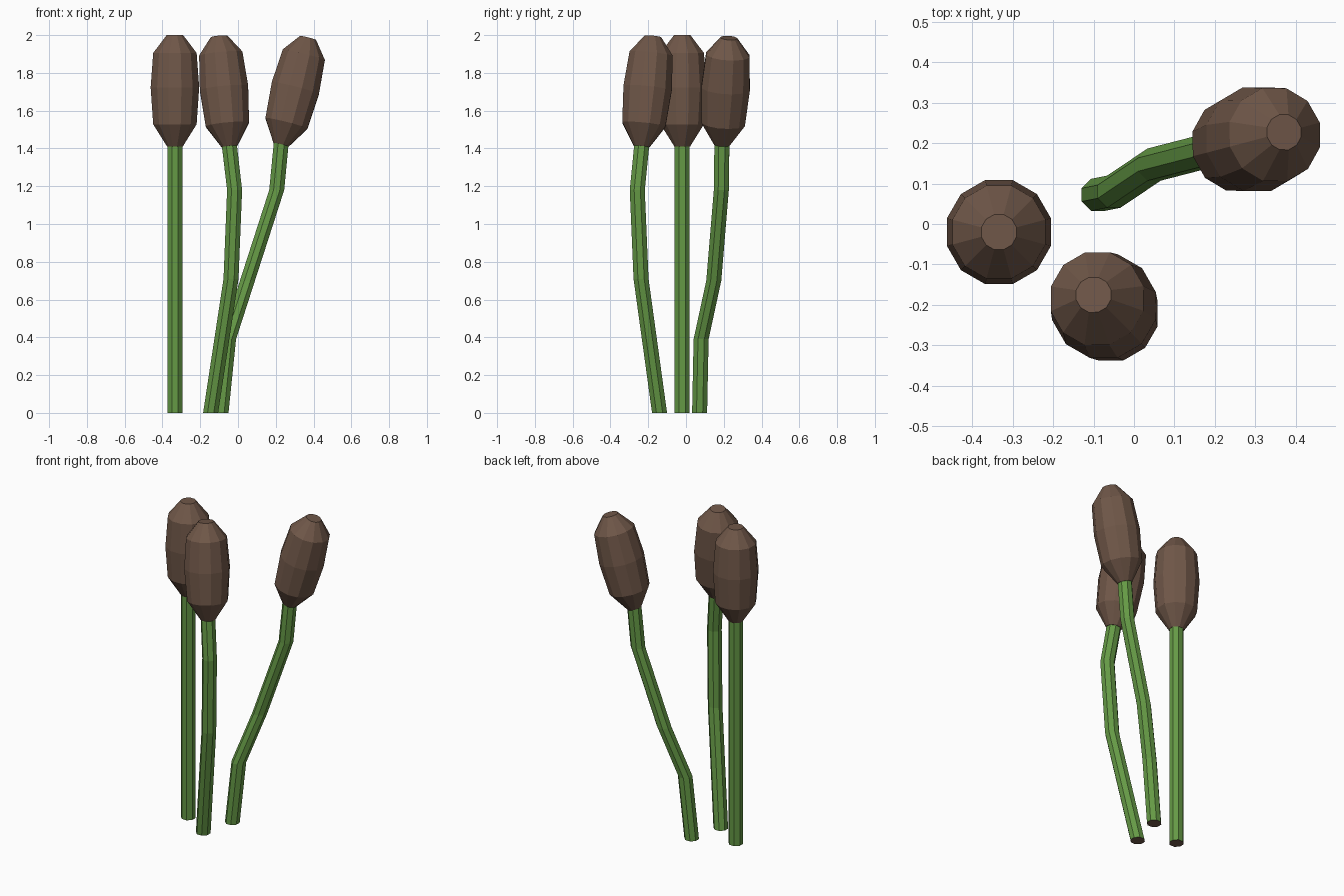
import bpy, bmesh, math
from mathutils import Vector

if "Cube" in bpy.data.objects:
    bpy.data.objects.remove(bpy.data.objects["Cube"])


def material(name, color):
    m = bpy.data.materials.new(name)
    m.diffuse_color = (*color, 1)
    m.use_nodes = True
    m.node_tree.nodes["Principled BSDF"].inputs["Base Color"].default_value = m.diffuse_color
    return m


GREEN = material("stem_green", (0.13, 0.32, 0.06))
BROWN = material("seed_brown", (0.16, 0.095, 0.065))
UP = Vector((0, 0, 1))


def loft(name, rings, sides, mats, bottom_mat=0):
    """Skin flat-shaded rings given as (centre, axis, radius)."""
    bm = bmesh.new()
    loops = []
    for centre, axis, radius in rings:
        rot = UP.rotation_difference(axis)
        angles = [math.tau * (i + 0.5) / sides for i in range(sides)]
        loops.append([bm.verts.new(centre + rot @ Vector((math.cos(a), math.sin(a), 0)) * radius)
                      for a in angles])
    for a, b in zip(loops, loops[1:]):
        for i in range(sides):
            j = (i + 1) % sides
            bm.faces.new((a[i], a[j], b[j], b[i]))
    bm.faces.new(loops[0][::-1]).material_index = bottom_mat
    bm.faces.new(loops[-1])
    mesh = bpy.data.meshes.new(name)
    bm.to_mesh(mesh)
    bm.free()
    for m in mats:
        mesh.materials.append(m)
    bpy.context.collection.objects.link(bpy.data.objects.new(name, mesh))


# Seed head profile: fraction along the axis, radius
HEAD = [(0, 0.043), (0.2, 0.119), (0.53, 0.133), (0.84, 0.119), (1, 0.045)]


def cattail(label, path, tip):
    pts = [Vector(p) for p in path]
    tip = Vector(tip)
    axis = (tip - pts[-1]).normalized()
    # Stem: level rings, the last one tilted to meet the head
    rings = [(p, UP, 0.043) for p in pts[:-1]] + [(pts[-1], axis, 0.043)]
    loft(label + "_stem", rings, 8, [GREEN, BROWN], 1)
    # Seed head
    loft(label + "_seed_head",
         [(pts[-1].lerp(tip, t), axis, r) for t, r in HEAD], 12, [BROWN])


cattail("straight", [(-0.334, -0.02, 0), (-0.334, -0.02, 1.41)], (-0.334, -0.02, 2.0))
cattail("front", [(-0.145, -0.14, 0), (-0.037, -0.238, 0.71),
                  (-0.018, -0.258, 1.18), (-0.045, -0.235, 1.41)], (-0.1, -0.175, 1.993))
cattail("leaning", [(-0.09, 0.072, 0), (-0.05, 0.08, 0.39), (0.05, 0.147, 0.7),
                    (0.205, 0.187, 1.18), (0.228, 0.19, 1.42)], (0.371, 0.227, 1.985))
